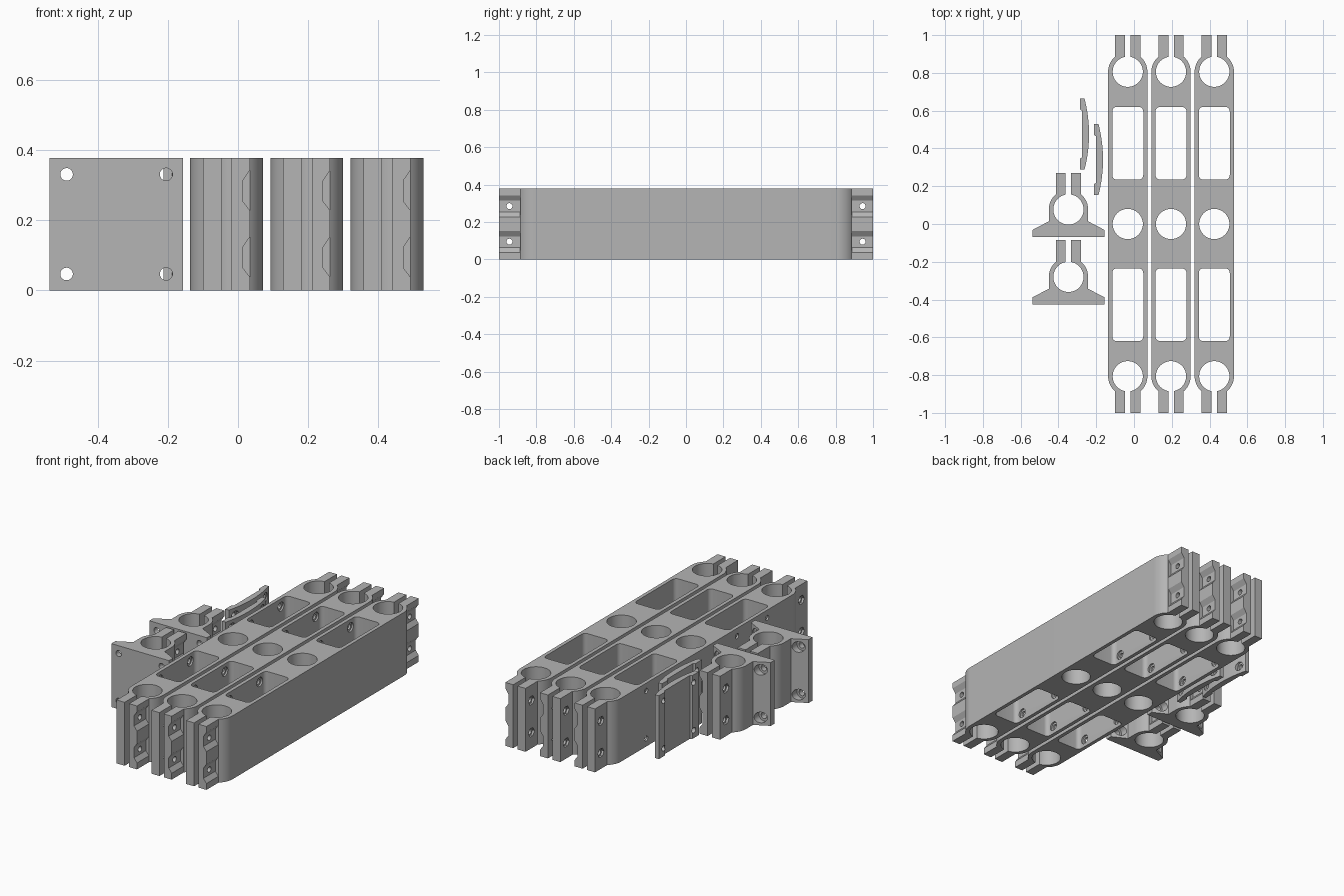
import bpy, bmesh, math

cube = bpy.data.objects.get("Cube")
if cube:
    bpy.data.objects.remove(cube, do_unlink=True)

H = 0.378            # common part height
BORE = 0.08          # rod bore radius
OUTER = 0.104        # clamp outer radius
PRONG = 0.067        # half width over both prongs
TIP = 0.194          # bore centre to prong tip
SLOT = 0.0145        # half width of the clamping slot
END = 0.806          # bore centre at the bar ends
WINDOW = 0.4275      # centre of the bar windows
SCREW = 0.142        # half spacing of the mounting screws
SCREW_Z = (H / 2 - SCREW, H / 2 + SCREW)
BOLT_Z = (0.095, 0.285)

grey = bpy.data.materials.new("plain grey")
grey.use_nodes = True
grey.diffuse_color = (0.46, 0.46, 0.46, 1)
grey.node_tree.nodes["Principled BSDF"].inputs["Base Color"].default_value = (0.46, 0.46, 0.46, 1)


def prism(name, points, lo, hi, axis="Z"):
    """Extrude a 2D outline along an axis."""
    place = {"X": lambda a, b, d: (d, a, b),
             "Y": lambda a, b, d: (a, d, b),
             "Z": lambda a, b, d: (a, b, d)}[axis]
    bm = bmesh.new()
    rings = [[bm.verts.new(place(a, b, d)) for a, b in points] for d in (lo, hi)]
    bm.faces.new(rings[0])
    bm.faces.new(rings[1])
    n = len(points)
    for i in range(n):
        j = (i + 1) % n
        bm.faces.new((rings[0][i], rings[0][j], rings[1][j], rings[1][i]))
    bmesh.ops.recalc_face_normals(bm, faces=bm.faces)
    mesh = bpy.data.meshes.new(name)
    bm.to_mesh(mesh)
    bm.free()
    mesh.materials.append(grey)
    obj = bpy.data.objects.new(name, mesh)
    bpy.context.collection.objects.link(obj)
    return obj


def arc(cx, cy, r, start, end, n):
    return [(cx + r * math.cos(start + (end - start) * i / n),
             cy + r * math.sin(start + (end - start) * i / n)) for i in range(n + 1)]


def circle(cx, cy, r, n=24):
    return arc(cx, cy, r, 0, math.tau, n)[:-1]


def box(x, y, hx, hy):
    return [(x - hx, y - hy), (x + hx, y - hy), (x + hx, y + hy), (x - hx, y + hy)]


def rounded_box(x, y, hx, hy, r):
    points = []
    for k, (sx, sy) in enumerate([(1, 1), (-1, 1), (-1, -1), (1, -1)]):
        a = k * math.pi / 2
        points += arc(x + sx * (hx - r), y + sy * (hy - r), r, a, a + math.pi / 2, 6)
    return points


def cut(obj, points, lo, hi, axis="Z"):
    """Subtract an extruded outline from an object."""
    cutter = prism("cutter", points, lo, hi, axis)
    cutter.hide_render = True
    mod = obj.modifiers.new("cut", "BOOLEAN")
    mod.operation = "DIFFERENCE"
    mod.solver = "EXACT"
    mod.object = cutter
    bpy.context.view_layer.objects.active = obj
    bpy.ops.object.modifier_apply(modifier=mod.name)
    bpy.data.objects.remove(cutter, do_unlink=True)


def finish(obj):
    bpy.ops.object.select_all(action="DESELECT")
    obj.select_set(True)
    bpy.context.view_layer.objects.active = obj
    bpy.ops.object.shade_smooth_by_angle(angle=math.radians(25))


def duplicate(obj, name, x, y):
    twin = obj.copy()
    twin.data = obj.data.copy()
    twin.name = name
    twin.location = (x, y, 0)
    bpy.context.collection.objects.link(twin)


def clamp_outline(cy):
    """Right arc, two-prong block and left arc around a bore."""
    a = math.acos(PRONG / OUTER)
    return (arc(0, cy, OUTER, 0, a, 12) + [(PRONG, cy + TIP), (-PRONG, cy + TIP)]
            + arc(0, cy, OUTER, math.pi - a, math.pi, 12))


def cut_clamp(obj, cy, side):
    """Bore, slot, clamp bolts, nut pockets and the notched right prong."""
    cut(obj, circle(0, cy, BORE, 48), -0.1, H + 0.1)
    cut(obj, box(0, cy + side * 0.15, SLOT, 0.1), -0.1, H + 0.1)
    y = cy + side * 0.138
    ends = sorted((cy + side * 0.082, cy + side * 0.25))
    for z in BOLT_Z:
        notch = [(0.09, z + 0.058), (PRONG, z + 0.058), (0.047, z + 0.029),
                 (0.047, z - 0.031), (PRONG, z - 0.057), (0.09, z - 0.057)]
        cut(obj, notch, *ends, "Y")
        cut(obj, circle(y, z, 0.016), -0.15, 0.15, "X")
        cut(obj, circle(y, z, 0.028, 6), -0.15, -0.054, "X")


# Long bars with a clamp at each end
bar = prism("bar_1", clamp_outline(END) + [(-x, -y) for x, y in clamp_outline(END)], 0, H)
cut(bar, circle(0, 0, BORE, 48), -0.1, H + 0.1)
for side in (1, -1):
    cut_clamp(bar, side * END, side)
    cut(bar, rounded_box(0, side * WINDOW, 0.082, 0.193, 0.025), -0.1, H + 0.1)
    # Countersunk mounting holes in the left-hand window wall
    for y in (side * WINDOW - SCREW, side * WINDOW + SCREW):
        for z in SCREW_Z:
            cut(bar, circle(y, z, 0.015), -0.15, -0.05, "X")
            cut(bar, circle(y, z, 0.027), -0.092, -0.05, "X")
finish(bar)
bar.location.x = -0.033
duplicate(bar, "bar_2", 0.196, 0)
duplicate(bar, "bar_3", 0.425, 0)

# Mounting brackets: one clamp on a flared base plate
base = [(-OUTER, -0.063), (-0.19, -0.108), (-0.19, -0.146),
        (0.19, -0.146), (0.19, -0.108), (OUTER, -0.063)]
bracket = prism("bracket_1", clamp_outline(0) + base, 0, H)
cut_clamp(bracket, 0, 1)
for x in (-SCREW, SCREW):
    for z in SCREW_Z:
        cut(bracket, circle(x, z, 0.018), -0.2, -0.05, "Y")
        cut(bracket, circle(x, z, 0.032), -0.112, -0.03, "Y")
finish(bracket)
bracket.location = (-0.347, 0.077, 0)
duplicate(bracket, "bracket_2", -0.347, -0.28)

# Curved cover plates with raised end pads
half, bulge, edge = 0.188, 0.024, 0.024
radius = (half ** 2 + bulge ** 2) / (2 * bulge)
sweep = math.asin(half / radius)
inner = [(0, half), (0, 0.13), (0.012, 0.122), (0.012, -0.122), (0, -0.13), (0, -half)]
plate = prism("cover_plate_1", arc(edge + bulge - radius, 0, radius, -sweep, sweep, 16) + inner, 0, H)
for y in (-SCREW, SCREW):
    for z in SCREW_Z:
        cut(plate, circle(y, z, 0.016), -0.1, 0.1, "X")
        cut(plate, circle(y, z, 0.027), 0.022, 0.1, "X")
finish(plate)
plate.location = (-0.286, 0.476, 0)
duplicate(plate, "cover_plate_2", -0.212, 0.341)
